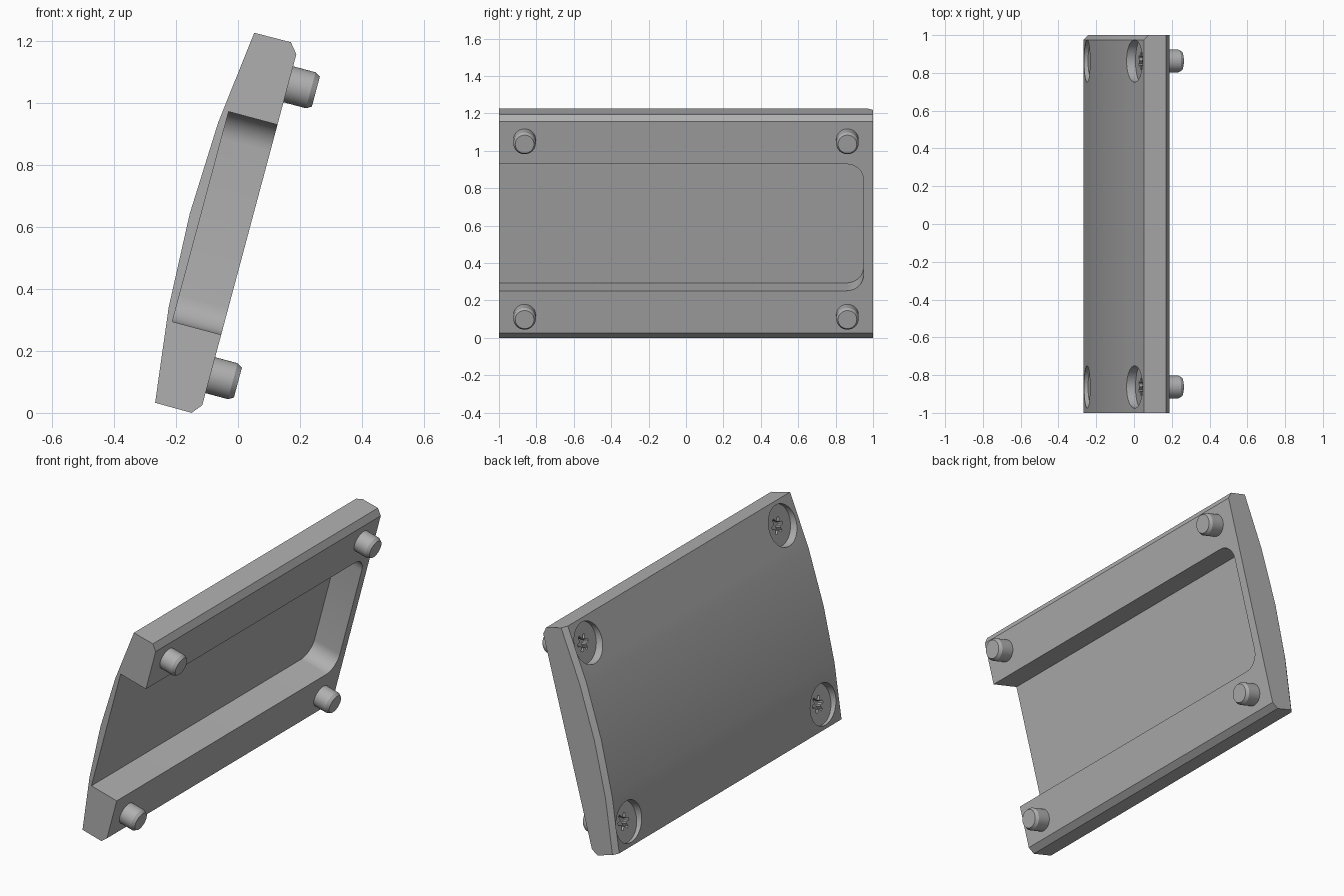
import bpy, bmesh
from math import pi, sin, cos, radians
from mathutils import Matrix, Vector

cube = bpy.data.objects.get("Cube")
if cube:
    bpy.data.objects.remove(cube, do_unlink=True)

grey = bpy.data.materials.new("plain grey")
grey.use_nodes = True
COLOUR = (0.43, 0.43, 0.43, 1)
grey.diffuse_color = COLOUR
grey.node_tree.nodes["Principled BSDF"].inputs["Base Color"].default_value = COLOUR

# Plate frame: x = out of the mating face, y = length, z = up the leaning plate
FRAME = Matrix.Translation((-0.115, 0, 0.025)) @ Matrix.Rotation(radians(15), 4, 'Y')
MID = 0.5855


def loft(name, loops, matrix=FRAME):
    """Skin a list of equal-length closed loops and cap both ends."""
    bm = bmesh.new()
    rings = [[bm.verts.new(p) for p in loop] for loop in loops]
    for a, b in zip(rings, rings[1:]):
        for i in range(len(a)):
            j = (i + 1) % len(a)
            bm.faces.new((a[i], a[j], b[j], b[i]))
    bm.faces.new(rings[0])
    bm.faces.new(rings[-1])
    bmesh.ops.recalc_face_normals(bm, faces=bm.faces)
    mesh = bpy.data.meshes.new(name)
    bm.to_mesh(mesh)
    bm.free()
    mesh.materials.append(grey)
    obj = bpy.data.objects.new(name, mesh)
    bpy.context.collection.objects.link(obj)
    obj.matrix_world = matrix
    return obj


def select(obj):
    bpy.ops.object.select_all(action='DESELECT')
    obj.select_set(True)
    bpy.context.view_layer.objects.active = obj


def cut(obj, cutter):
    cutter.hide_render = True
    mod = obj.modifiers.new("cut", 'BOOLEAN')
    mod.operation, mod.solver, mod.object = 'DIFFERENCE', 'EXACT', cutter
    bpy.context.view_layer.update()
    select(obj)
    bpy.ops.object.modifier_apply(modifier=mod.name)
    bpy.data.objects.remove(cutter, do_unlink=True)


def smooth(obj):
    select(obj)
    bpy.ops.object.shade_smooth_by_angle(angle=radians(25))


def circle(x, r, n=40):
    return [(x, r * cos(2 * pi * i / n), r * sin(2 * pi * i / n)) for i in range(n)]


def star(x):
    """Six square lobes."""
    pts = []
    for i in range(6):
        for offset, r in ((-22, 0.026), (-9, 0.046), (9, 0.046), (22, 0.026)):
            a = radians(60 * i + offset)
            pts.append((x, r * cos(a), r * sin(a)))
    return pts


# Plate: flat mating face, chamfered long edges, bowed outer face
inner = [(-0.027, -0.033), (0, 0), (0, 2 * MID), (-0.027, 2 * MID + 0.033)]
outer = []
for k in range(5):
    t = 1 - k / 2
    outer.append((-0.149 - 0.05 * (1 - t * t), MID + t * (MID + 0.032)))


def section(y, inset):
    return [(x, y, z) for x, z in inner] + [(x + inset, y, z) for x, z in outer]


plate = loft("plate", [section(-1, 0), section(0.975, 0), section(1, 0.025)])

# Pocket, open at the front end, with rounded corners at the back end
LOW, HIGH, END, R = 0.235, 0.936, 0.95, 0.09
pocket = [(-1.1, HIGH), (-1.1, LOW)]
for z, start in ((LOW + R, -90), (HIGH - R, 0)):
    for i in range(9):
        a = radians(start + 90 * i / 8)
        pocket.append((END - R + R * cos(a), z + R * sin(a)))
cut(plate, loft("pocket_cutter", [[(x, y, z) for y, z in pocket] for x in (-0.163, 0.1)]))

# Four recessed screws, whose shanks stick out of the mating face
for end, y in (("front", -0.863), ("back", 0.863)):
    for level, z in (("lower", 0.1), ("upper", 2 * MID - 0.1)):
        place = FRAME @ Matrix.Translation((0, y, z))
        cut(plate, loft("bore_cutter", [circle(-0.3, 0.112), circle(-0.09, 0.112)], place))
        screw = loft(f"{level}_{end}_screw", [
            circle(-0.13, 0.111), circle(-0.089, 0.111), circle(-0.089, 0.06),
            circle(0.075, 0.06), circle(0.092, 0.05)], place)
        cut(screw, loft("socket_cutter", [star(-0.2), star(-0.1)], place))
        smooth(screw)
smooth(plate)
